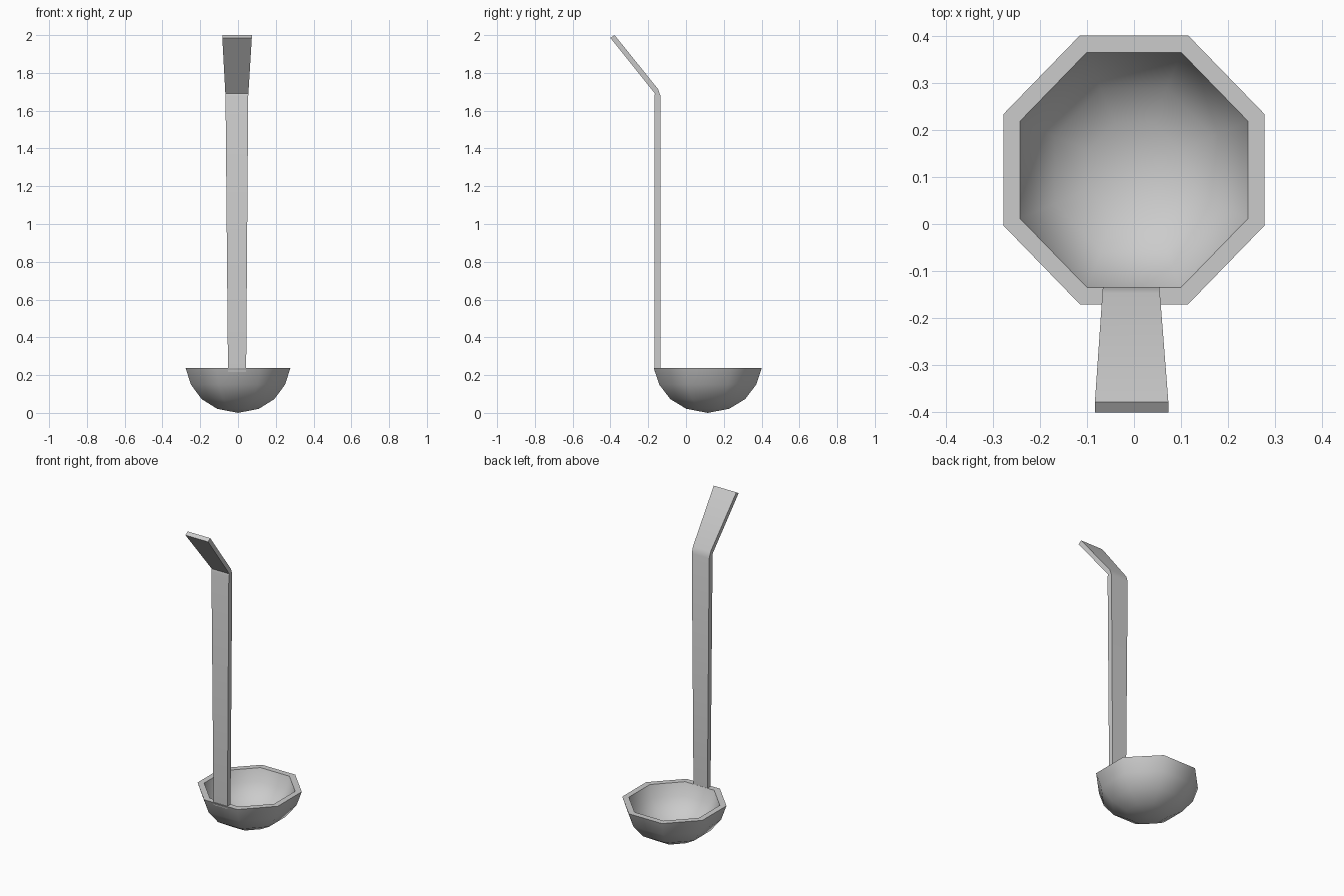
import bpy, bmesh, math

if "Cube" in bpy.data.objects:
    bpy.data.objects.remove(bpy.data.objects["Cube"])


def finish(name, bm, angle):
    bmesh.ops.recalc_face_normals(bm, faces=bm.faces)
    mesh = bpy.data.meshes.new(name)
    bm.to_mesh(mesh)
    bm.free()
    obj = bpy.data.objects.new(name, mesh)
    bpy.context.collection.objects.link(obj)
    bpy.ops.object.select_all(action='DESELECT')
    obj.select_set(True)
    bpy.context.view_layer.objects.active = obj
    bpy.ops.object.shade_smooth_by_angle(angle=math.radians(angle))
    return obj


# Octagonal bowl: outer wall, flat rim, inner wall, as (radius, z)
SIDES, CENTRE_Y = 8, 0.115
profile = [(0.120, 0.022), (0.208, 0.073), (0.270, 0.15), (0.300, 0.237),
           (0.262, 0.237), (0.236, 0.163), (0.182, 0.098), (0.105, 0.056)]
bm = bmesh.new()
rings = []
for r, z in profile:
    ring = []
    for i in range(SIDES):
        a = (i + 0.5) * math.tau / SIDES
        ring.append(bm.verts.new((r * math.cos(a), CENTRE_Y + 1.03 * r * math.sin(a), z)))
    rings.append(ring)
for a, b in zip(rings, rings[1:]):
    for i in range(SIDES):
        j = (i + 1) % SIDES
        bm.faces.new((a[i], a[j], b[j], b[i]))
for ring, z in ((rings[0], 0.0), (rings[-1], 0.04)):
    tip = bm.verts.new((0, CENTRE_Y, z))
    for i in range(SIDES):
        bm.faces.new((ring[i], ring[(i + 1) % SIDES], tip))
finish("bowl", bm, 60)

# Flat handle widening upwards, bent forward at the top
# sections: left x, right x, front (y, z), back (y, z)
sections = [(-0.053, 0.043, (-0.166, 0.22), (-0.135, 0.22)),
            (-0.066, 0.054, (-0.168, 1.675), (-0.134, 1.675)),
            (-0.067, 0.055, (-0.164, 1.69), (-0.147, 1.713)),
            (-0.083, 0.073, (-0.400, 1.985), (-0.378, 2.0))]
bm = bmesh.new()
loops = [[bm.verts.new((x, *p)) for x, p in ((l, f), (r, f), (r, b), (l, b))]
         for l, r, f, b in sections]
for a, b in zip(loops, loops[1:]):
    for i in range(4):
        j = (i + 1) % 4
        bm.faces.new((a[i], a[j], b[j], b[i]))
bm.faces.new(loops[0])
bm.faces.new(loops[-1])
finish("handle", bm, 50)
